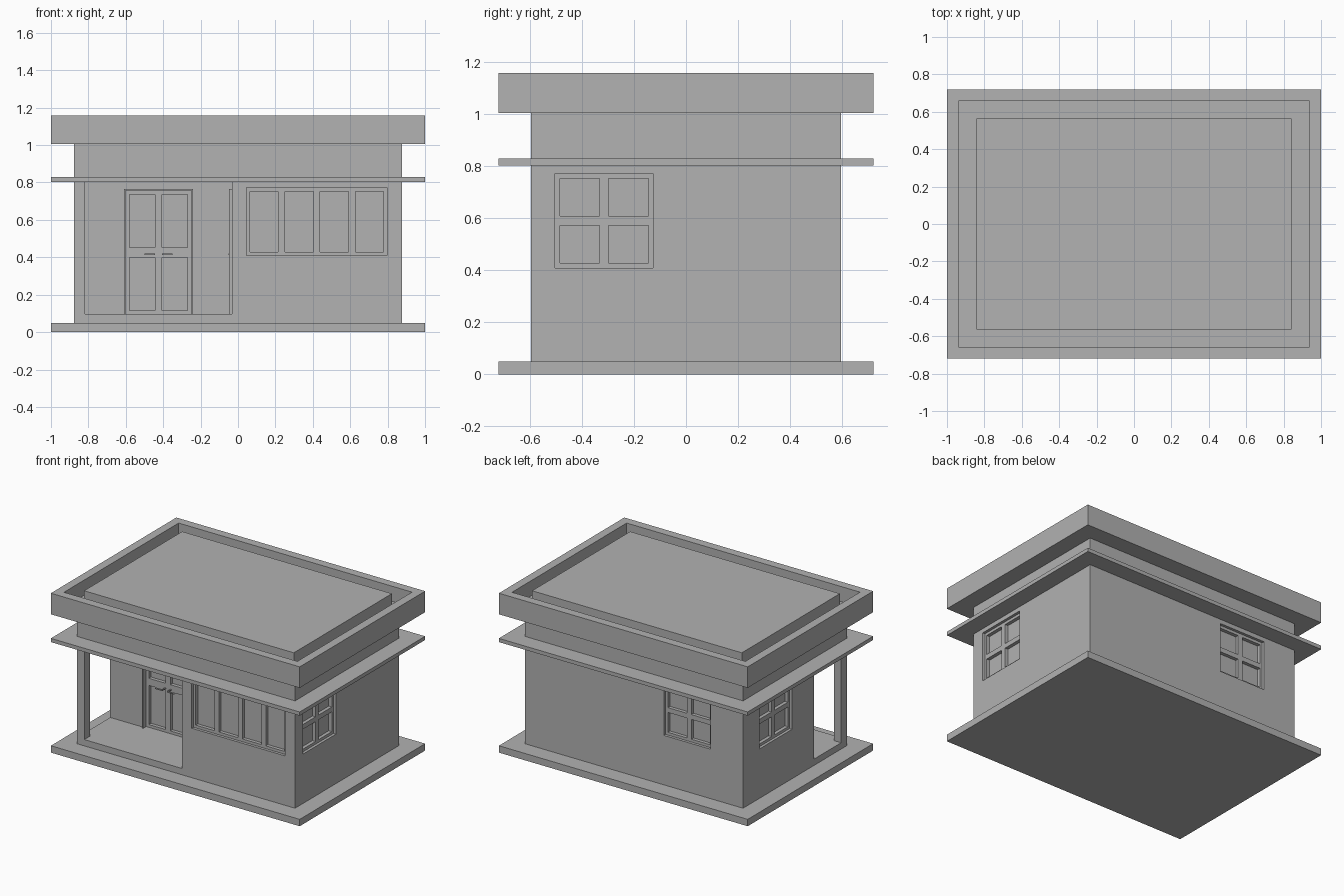
import bpy
import bmesh
from math import radians
from mathutils import Matrix, Vector

if "Cube" in bpy.data.objects:
    bpy.data.objects.remove(bpy.data.objects["Cube"])

grey = bpy.data.materials.new("plain_grey")
grey.use_nodes = True
GREY = (0.445, 0.445, 0.445, 1)
grey.diffuse_color = GREY
grey.node_tree.nodes["Principled BSDF"].inputs["Base Color"].default_value = GREY

HX, HY = 0.876, 0.596      # wall half sizes
PORCH_X, PORCH_Y = -0.032, -0.216
FLOOR, CEILING = 0.096, 0.803
RECESS, SUNK = 0.02, 0.025


def finish(name, bm, angle=0):
    """Turn a bmesh into an object, rotated about z so that -y faces outward."""
    bm.transform(Matrix.Rotation(radians(angle), 4, "Z"))
    mesh = bpy.data.meshes.new(name)
    bm.to_mesh(mesh)
    bm.free()
    mesh.materials.append(grey)
    obj = bpy.data.objects.new(name, mesh)
    bpy.context.collection.objects.link(obj)
    return obj


def add_box(bm, xs, ys, zs):
    lo, hi = Vector((xs[0], ys[0], zs[0])), Vector((xs[1], ys[1], zs[1]))
    m = Matrix.Translation((lo + hi) / 2) @ Matrix.Diagonal((*(hi - lo), 1))
    bmesh.ops.create_cube(bm, size=1, matrix=m)


def box(name, xs, ys, zs, angle=0):
    bm = bmesh.new()
    add_box(bm, xs, ys, zs)
    return finish(name, bm, angle)


def lines(span, count, margin, gap):
    """Edges of evenly spaced panes inside a frame."""
    a, b = span
    pane = (b - a - 2 * margin - gap * (count - 1)) / count
    out = [a]
    for i in range(count):
        start = a + margin + i * (pane + gap)
        out += [start, start + pane]
    return out + [b]


def panel(name, us, zs, y, angle):
    """Framed panel whose panes are sunk behind the frame."""
    bm = bmesh.new()
    grid = [[bm.verts.new((u, y, z)) for z in zs] for u in us]
    panes = []
    for i in range(len(us) - 1):
        for j in range(len(zs) - 1):
            f = bm.faces.new((grid[i][j], grid[i + 1][j],
                              grid[i + 1][j + 1], grid[i][j + 1]))
            if i % 2 and j % 2:
                panes.append(f)
    for f in panes:
        new = bmesh.ops.extrude_face_region(bm, geom=[f])["geom"]
        verts = [v for v in new if isinstance(v, bmesh.types.BMVert)]
        bmesh.ops.translate(bm, verts=verts, vec=(0, SUNK, 0))
    bmesh.ops.delete(bm, geom=panes, context="FACES")
    return finish(name, bm, angle)


cutters = []


def opening(us, zs, y, angle):
    cutters.append(box("opening_cutter", us, (y - 0.03, y + 0.06), zs, angle))


def window(name, us, columns, rows, dist, angle):
    zs = (0.409, 0.772)
    opening(us, zs, -dist, angle)
    panel(name, lines(us, columns, 0.018, 0.036),
          lines(zs, rows, 0.02, 0.035), -dist + RECESS, angle)


def door(name, us, columns, y, angle):
    top, edge, out = 0.765, 0.009, y - 0.016
    inner = (us[0] + edge, us[1] - edge)
    zs = (FLOOR, top - edge)
    opening(inner, zs, y, angle)
    panel(name, lines(inner, columns, 0.021, 0.038),
          lines(zs, 2, 0.02, 0.052), y + RECESS, angle)
    # Casing around the opening
    bm = bmesh.new()
    for side in ((us[0], inner[0]), (inner[1], us[1])):
        add_box(bm, side, (out, y + RECESS), (FLOOR, top))
    add_box(bm, inner, (out, y + RECESS), (zs[1], top))
    finish(name + "_casing", bm, angle)
    # Lever handles, mirrored about the meeting line of a double door
    bm = bmesh.new()
    mid = (us[0] + us[1]) / 2
    spots = [(mid, -1), (mid, 1)] if columns == 2 else [(us[0], 1)]
    for centre, s in spots:
        a, b, c = (centre + s * d for d in (0.018, 0.026, 0.076))
        add_box(bm, sorted((a, b)), (y - 0.012, y + RECESS), (0.411, 0.419))
        add_box(bm, sorted((a, c)), (y - 0.02, y - 0.012), (0.411, 0.419))
    finish(name + "_handles", bm, angle)


# Ground slab, walls and awning
box("base_slab", (-1, 1), (-0.72, 0.72), (0, 0.05))
walls = box("walls", (-HX, HX), (-HY, HY), (0.05, 1.005))
box("awning", (-1, 1), (-0.72, 0.72), (CEILING, 0.83))

# Open corner porch with its post
cutters.append(box("porch_cutter", (-1.2, PORCH_X), (-1, PORCH_Y),
                   (FLOOR, CEILING + 0.01)))
box("porch_post", (-HX, -0.818), (-HY, -0.53), (FLOOR, CEILING))

# Windows on all four sides
window("front_window", (0.045, 0.797), 4, 1, HY, 0)
window("left_window", (-0.503, -0.127), 2, 2, HX, 90)
window("back_window", (0.24, 0.616), 2, 2, HY, 180)
window("right_window", (-0.41, -0.034), 2, 2, HX, 270)

# Doors inside the porch
door("double_door", (-0.61, -0.24), 2, PORCH_Y, 0)
door("side_door", (0.30, 0.51), 1, PORCH_X, 270)

# Cut the porch and openings out of the walls
bpy.context.view_layer.objects.active = walls
for cutter in cutters:
    cutter.hide_render = True
    mod = walls.modifiers.new("cut", "BOOLEAN")
    mod.operation = "DIFFERENCE"
    mod.solver = "EXACT"
    mod.object = cutter
    bpy.ops.object.modifier_apply(modifier=mod.name)
for cutter in cutters:
    bpy.data.objects.remove(cutter)

# Roof with a parapet, a gutter and a raised deck
bm = bmesh.new()
add_box(bm, (-1, 1), (-0.72, 0.72), (1.005, 1.158))
bm.normal_update()
top = max(bm.faces, key=lambda f: f.calc_center_median().z)
for width, drop in ((0.062, -0.11), (0.095, 0.11)):
    bmesh.ops.inset_region(bm, faces=[top], thickness=width, use_even_offset=True)
    new = bmesh.ops.extrude_face_region(bm, geom=[top])["geom"]
    raised = next(g for g in new if isinstance(g, bmesh.types.BMFace))
    bmesh.ops.translate(bm, verts=raised.verts, vec=(0, 0, drop))
    if top.is_valid:
        bmesh.ops.delete(bm, geom=[top], context="FACES_ONLY")
    top = raised
    bm.normal_update()
bmesh.ops.recalc_face_normals(bm, faces=bm.faces)
finish("roof", bm)
